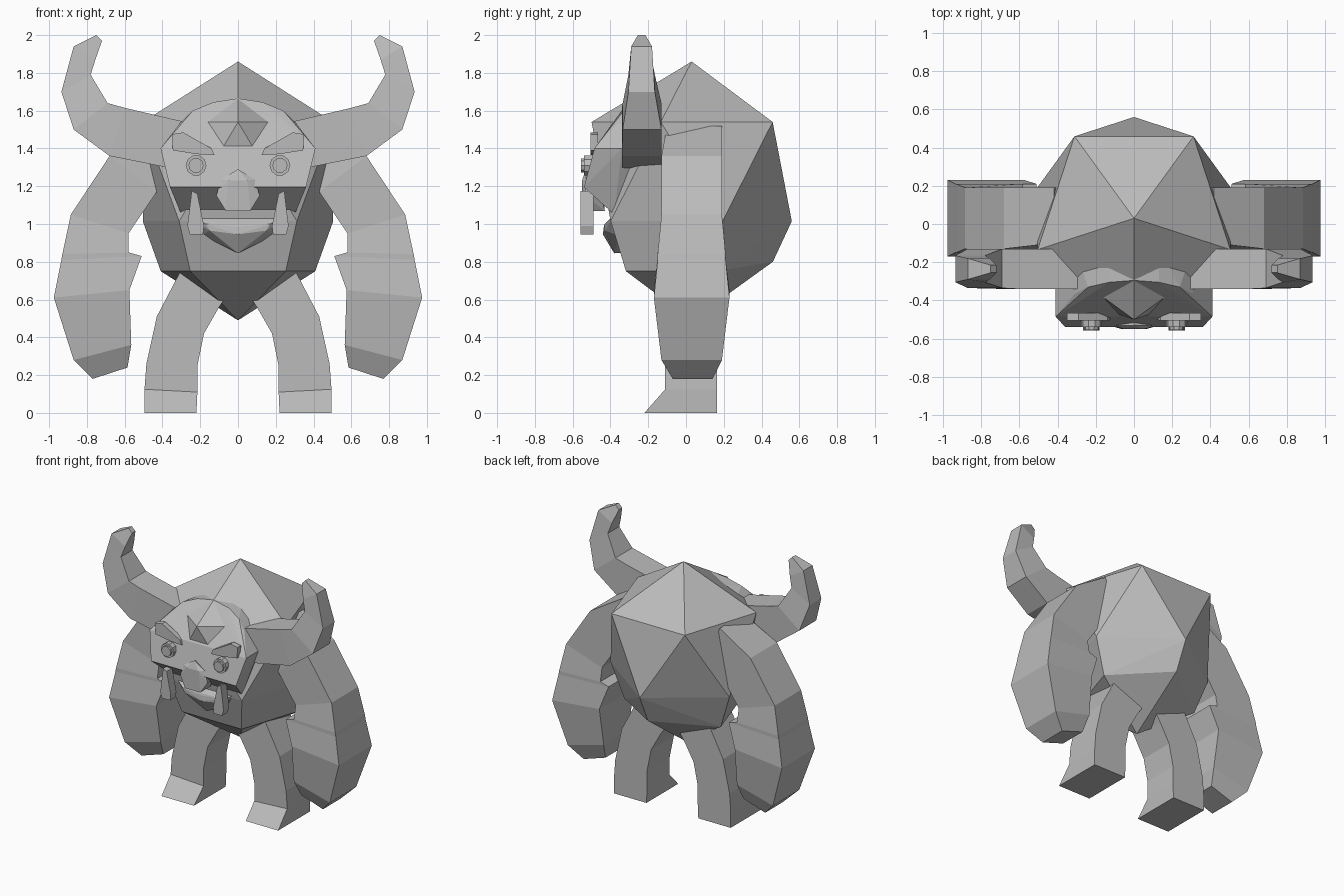
import bpy, bmesh, math
from mathutils import Vector

grey = bpy.data.materials.new("stone_grey")
grey.diffuse_color = (0.5, 0.5, 0.5, 1)


def finish(bm, name):
    bmesh.ops.recalc_face_normals(bm, faces=bm.faces[:])
    me = bpy.data.meshes.new(name)
    bm.to_mesh(me)
    bm.free()
    me.materials.append(grey)
    ob = bpy.data.objects.new(name, me)
    bpy.context.collection.objects.link(ob)
    return ob


def loft(name, rings, cap=True):
    """Skin a list of equal-length point rings."""
    bm = bmesh.new()
    vr = [[bm.verts.new(p) for p in r] for r in rings]
    n = len(vr[0])
    for a, b in zip(vr, vr[1:]):
        for i in range(n):
            j = (i + 1) % n
            bm.faces.new((a[i], a[j], b[j], b[i]))
    if cap:
        bm.faces.new(vr[0])
        bm.faces.new(vr[-1])
    return finish(bm, name)


def hull(name, points, mirror=False):
    """Convex solid around points; mirror adds the opposite half."""
    pts = list(points)
    if mirror:
        pts += [(-x, y, z) for x, y, z in points if x]
    bm = bmesh.new()
    for p in pts:
        bm.verts.new(p)
    res = bmesh.ops.convex_hull(bm, input=bm.verts[:])
    loose = [v for v in bm.verts if not v.link_faces]
    bmesh.ops.delete(bm, geom=loose, context='VERTS')
    bmesh.ops.dissolve_limit(bm, angle_limit=0.02, verts=bm.verts[:], edges=bm.edges[:])
    return finish(bm, name)


def limb(name, s, sections):
    """Four-sided limb; section = outer x, z, inner x, z, front y, back y."""
    loft(name, [[(s * ox, f, oz), (s * ox, b, oz), (s * ix, b, iz), (s * ix, f, iz)]
                for ox, oz, ix, iz, f, b in sections])


def plate(name, s, outline, front, back):
    """Upright plate from an x, z outline."""
    loft(name, [[(s * x, y, z) for x, z in outline] for y in (front, back)])


def disc(name, x, z, r, front, back, sides=10):
    ring = [(x + r * math.cos(i * math.tau / sides), z + r * math.sin(i * math.tau / sides))
            for i in range(sides)]
    plate(name, 1, ring, front, back)


# Faceted body: apex, two offset pentagons, a smaller belly ring, bottom point
def pentagon(r, z, start):
    return [(r * math.cos(start + i * math.tau / 5),
             0.03 + r * math.sin(start + i * math.tau / 5), z) for i in range(5)]


upper = pentagon(0.53, 1.54, -math.pi / 2)
middle = pentagon(0.53, 1.015, math.pi / 2)
belly = pentagon(0.43, 0.75, math.pi / 2)
belly[0] = (0, 0.46, 0.80)
hull("body", [(0, 0.03, 1.86), (0, 0.03, 0.49)] + upper + middle + belly)

# Head, sunk into the upper chest
hull("head", [(0.36, -0.54, 1.195), (0.41, -0.485, 1.40), (0.41, -0.34, 1.40),
              (0.31, -0.365, 1.53), (0.24, -0.33, 1.60), (0.13, -0.305, 1.645),
              (0, -0.295, 1.665), (0.31, -0.12, 1.53), (0.13, -0.12, 1.645),
              (0, -0.12, 1.665), (0.33, -0.24, 1.28), (0.30, -0.38, 1.05),
              (0.20, -0.25, 1.05)], mirror=True)

# Lower jaw with a jutting lip
hull("jaw", [(0, -0.435, 0.985), (0.17, -0.43, 1.0), (0.29, -0.37, 1.06),
             (0, -0.44, 0.945), (0.15, -0.43, 0.965), (0, -0.38, 0.845),
             (0.19, -0.36, 0.94), (0, -0.30, 0.85), (0.25, -0.28, 1.03)], mirror=True)

# Nose
hull("nose", [(0, -0.53, 1.29), (0.09, -0.53, 1.235), (0.115, -0.535, 1.15),
              (0.065, -0.55, 1.07), (0.05, -0.55, 1.23),
              (0.10, -0.45, 1.15), (0.065, -0.43, 1.07), (0, -0.45, 1.27)], mirror=True)

for s, side in ((-1, "right"), (1, "left")):
    # Curved horn
    limb("horn_" + side, s, [
        (0.28, 1.28, 0.28, 1.54, -0.34, -0.13),
        (0.68, 1.36, 0.60, 1.615, -0.34, -0.13),
        (0.87, 1.50, 0.69, 1.64, -0.335, -0.13),
        (0.935, 1.70, 0.78, 1.79, -0.305, -0.165),
        (0.87, 1.94, 0.755, 1.87, -0.29, -0.18),
        (0.75, 2.00, 0.72, 1.97, -0.255, -0.215)])
    # Heavy arm with an elbow step and a blunt fist
    limb("arm_" + side, s, [
        (0.42, 1.52, 0.30, 1.25, -0.10, 0.19),
        (0.68, 1.36, 0.43, 1.17, -0.13, 0.19),
        (0.885, 1.05, 0.58, 0.95, -0.13, 0.19),
        (0.93, 0.84, 0.58, 0.85, -0.15, 0.21),
        (0.935, 0.81, 0.51, 0.83, -0.15, 0.21),
        (0.975, 0.61, 0.575, 0.65, -0.17, 0.23),
        (0.87, 0.28, 0.565, 0.36, -0.13, 0.19),
        (0.77, 0.18, 0.585, 0.24, -0.07, 0.14)])
    # Bowed leg with a wedge foot
    limb("leg_" + side, s, [
        (0.29, 0.78, 0.06, 0.62, -0.11, 0.165),
        (0.31, 0.74, 0.10, 0.56, -0.11, 0.165),
        (0.43, 0.51, 0.18, 0.42, -0.11, 0.165),
        (0.485, 0.26, 0.215, 0.25, -0.11, 0.165),
        (0.495, 0.125, 0.215, 0.11, -0.11, 0.165),
        (0.495, 0.0, 0.22, 0.0, -0.22, 0.165)])
    # Slanted brow
    plate("brow_" + side, s, [(0.345, 1.39), (0.35, 1.475), (0.29, 1.485), (0.14, 1.40),
                              (0.125, 1.365), (0.22, 1.37)], -0.505, -0.465)
    # Eye and pupil
    disc("eye_" + side, s * 0.222, 1.31, 0.055, -0.54, -0.48)
    disc("pupil_" + side, s * 0.222, 1.31, 0.04, -0.555, -0.50)
    # Tusk
    plate("tusk_" + side, s, [(0.245, 1.175), (0.215, 1.16), (0.18, 0.99), (0.185, 0.945),
                              (0.255, 0.945), (0.268, 0.99)], -0.558, -0.49)
